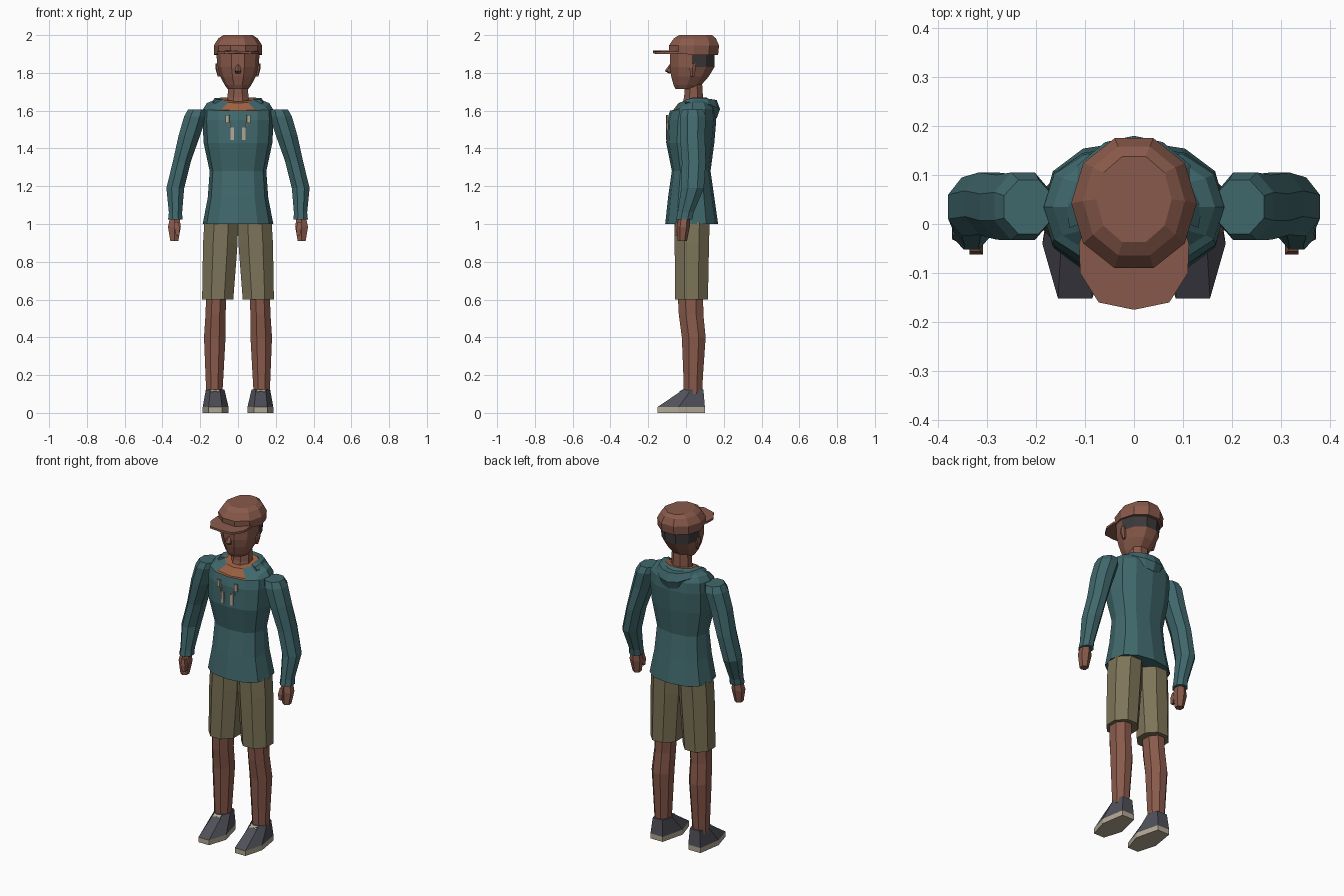
import bpy, bmesh, math
from mathutils import Matrix

cube = bpy.data.objects.get("Cube")
if cube:
    bpy.data.objects.remove(cube, do_unlink=True)


def material(name, rgb):
    m = bpy.data.materials.new(name)
    m.use_nodes = True
    m.diffuse_color = (*rgb, 1)
    bsdf = next(n for n in m.node_tree.nodes if n.type == 'BSDF_PRINCIPLED')
    bsdf.inputs["Base Color"].default_value = (*rgb, 1)
    return m


TEAL = material("teal cloth", (0.051, 0.138, 0.15))
SKIN = material("brown skin", (0.25, 0.102, 0.07))
KHAKI = material("khaki cloth", (0.205, 0.174, 0.098))
SHOE = material("slate shoe", (0.08, 0.08, 0.102))
HAIR = material("dark hair", (0.045, 0.04, 0.042))
BEIGE = material("beige trim", (0.445, 0.392, 0.296))
SHIRT = material("orange undershirt", (0.33, 0.118, 0.056))


def finish(name, bm, mats, rule=None):
    bmesh.ops.recalc_face_normals(bm, faces=bm.faces[:])
    if rule:
        for f in bm.faces:
            f.material_index = rule(f.calc_center_median())
    me = bpy.data.meshes.new(name)
    bm.to_mesh(me)
    bm.free()
    for m in mats:
        me.materials.append(m)
    ob = bpy.data.objects.new(name, me)
    bpy.context.collection.objects.link(ob)
    return ob


def skin_rings(name, rings, mats, rule=None):
    """Bridge a stack of equal-sized point rings and cap both ends."""
    bm = bmesh.new()
    loops = [[bm.verts.new(p) for p in ring] for ring in rings]
    n = len(loops[0])
    for a, b in zip(loops, loops[1:]):
        for i in range(n):
            j = (i + 1) % n
            bm.faces.new((a[i], a[j], b[j], b[i]))
    bm.faces.new(loops[0])
    bm.faces.new(loops[-1])
    return finish(name, bm, mats, rule)


def ring(z, x0, x1, y0, y1, sides=8, phase=0.0, power=1.0, dip=0.0):
    """Rounded outline filling the given x and y range; dip lowers the front."""
    unit = []
    for i in range(sides):
        a = math.tau * (i + phase) / sides
        c, s = math.cos(a), math.sin(a)
        unit.append((math.copysign(abs(c) ** power, c), math.copysign(abs(s) ** power, s)))
    mx = max(u for u, v in unit)
    my = max(v for u, v in unit)
    return [((x0 + x1) / 2 + u / mx * (x1 - x0) / 2,
             (y0 + y1) / 2 + v / my * (y1 - y0) / 2,
             z + dip * min(v, 0)) for u, v in unit]


def mirrored(rings, s):
    return [[(x * s, y, z) for x, y, z in r] for r in rings]


def plate(name, mat, size, loc, rx=0.0, rz=0.0):
    bm = bmesh.new()
    m = (Matrix.Translation(loc) @ Matrix.Rotation(rx, 4, 'X')
         @ Matrix.Rotation(rz, 4, 'Z') @ Matrix.Diagonal((*size, 1)))
    bmesh.ops.create_cube(bm, size=1, matrix=m)
    return finish(name, bm, [mat])


# Sweater body, with the undershirt showing in the neckline
torso = [(1.0, .187, -.11, .17, 0), (1.14, .16, -.095, .15, 0), (1.28, .15, -.075, .13, 0),
         (1.43, .182, -.105, .15, 0), (1.55, .188, -.1, .16, 0), (1.61, .184, -.085, .155, .01),
         (1.64, .165, -.07, .14, .04), (1.67, .092, -.04, .11, .03)]
skin_rings("sweater", [ring(z, -w, w, a, b, 12, 0, .85, d) for z, w, a, b, d in torso],
           [TEAL, SHIRT], lambda c: int(c.z > 1.6 and c.y < .06 and abs(c.x) < .05))

# Hood folded around the back of the neck
path = [(200, .015, 1.645), (180, .026, 1.645), (145, .034, 1.635), (115, .05, 1.615), (90, .056, 1.608)]
path += [(180 - a, r, z) for a, r, z in path[-2::-1]]
hood = []
for deg, r, z in path:
    a = math.radians(deg)
    section = []
    for k in range(6):
        t = math.tau * k / 6
        rad = .105 + .035 * math.cos(t)
        section.append((rad * math.cos(a), .04 + rad * math.sin(a), z + r * math.sin(t)))
    hood.append(section)
skin_rings("hood", hood, [TEAL])

# Neck and head, hair covers the back under the cap
skin_rings("neck", [ring(z, -w, w, a, b, 8, .5) for z, w, a, b in
                    [(1.6, .065, -.03, .1), (1.67, .055, -.01, .09), (1.75, .052, -.005, .085)]], [SKIN])
skull = [(1.715, .055, -.055, .06), (1.735, .07, -.066, .08), (1.78, .094, -.078, .12),
         (1.83, .11, -.086, .15), (1.92, .115, -.086, .152)]
skin_rings("head", [ring(z, -w, w, a, b, 10) for z, w, a, b in skull],
           [SKIN, HAIR], lambda c: int(1.83 < c.z < 1.91 and c.y > .04))
skin_rings("nose", [ring(z, -w, w, a, -.06, 6, .5) for z, w, a in
                    [(1.845, .008, -.088), (1.81, .017, -.112), (1.796, .012, -.09)]], [SKIN])

# Cap crown and brim
crown = [(1.895, .126, -.088, .17), (1.945, .128, -.09, .175), (1.983, .104, -.064, .158), (2.0, .077, -.037, .138)]
skin_rings("cap_crown", [ring(z, -w, w, a, b, 10, 0, 1, -.015 if z < 1.9 else 0)
                         for z, w, a, b in crown], [SKIN])
half = [(.1, .0), (.112, -.04), (.11, -.1), (.072, -.16)]
outline = half + [(0, -.175)] + [(-x, y) for x, y in reversed(half)]
skin_rings("cap_brim", [[(x, y, z + .05 * y - .08 * abs(x)) for x, y in outline]
                        for z in (1.914, 1.926)], [SKIN])

for side, s in (("left", 1), ("right", -1)):
    # Sleeve, shoulder to cuff
    sleeve = [(1.605, .165, .265, -.02, .09), (1.57, .168, .285, -.033, .105), (1.47, .2, .314, -.032, .1),
              (1.33, .25, .345, -.022, .105), (1.19, .285, .379, -.025, .095),
              (1.06, .296, .366, -.045, .04), (1.025, .294, .37, -.052, .034)]
    skin_rings(side + "_sleeve", mirrored([ring(*r, 8, .5) for r in sleeve], s), [TEAL])

    # Hand and thumb
    hand = [(1.04, .31, .358, -.04, .02), (.985, .303, .371, -.048, .02), (.91, .316, .358, -.045, .005)]
    skin_rings(side + "_hand", mirrored([ring(*r, 6, .5) for r in hand], s), [SKIN])
    thumb = [(1.01, .315, .335, -.055, -.02), (.975, .308, .336, -.062, -.03), (.94, .31, .328, -.06, -.042)]
    skin_rings(side + "_thumb", mirrored([ring(*r, 4, .5) for r in thumb], s), [SKIN])

    # Ear
    ear = [(1.782, .092, .108, .025, .045), (1.825, .095, .12, .018, .052), (1.85, .098, .118, .025, .05)]
    skin_rings(side + "_ear", mirrored([ring(*r, 6) for r in ear], s), [SKIN])

    # Shorts leg
    shorts = [(.6, .025, .19, -.058, .116), (.9, .002, .185, -.06, .122), (1.01, 0, .178, -.06, .125)]
    skin_rings(side + "_shorts_leg", mirrored([ring(*r, 8, .5) for r in shorts], s), [KHAKI])

    # Lower leg
    leg = [(.1, .083, .168, -.012, .085), (.2, .077, .172, -.014, .09), (.4, .066, .18, -.022, .104),
           (.52, .066, .172, -.038, .092), (.65, .06, .168, -.045, .09)]
    skin_rings(side + "_leg", mirrored([ring(*r, 8, .5) for r in leg], s), [SKIN])

    # Shoe with a pale sole
    foot = [(.085, -.152), (.155, -.152), (.187, -.04), (.165, .1), (.085, .1), (.05, -.04)]
    collar = [(.095, -.012), (.147, -.012), (.17, .03), (.155, .092), (.09, .092), (.072, .03)]
    rings = [[(x, y, z) for x, y in pts] for pts, z in ((foot, 0), (foot, .03), (collar, .125))]
    skin_rings(side + "_shoe", mirrored(rings, s), [SHOE, BEIGE], lambda c: int(c.z < .031))
    for turn in (-.3, .3):
        plate(side + "_shoe_lace", BEIGE, (.05, .008, .006), (.121 * s, -.025, .116), .6, turn)

    # Drawstring in two staggered pieces
    for x, z, h in ((.056, 1.555, .042), (.03, 1.478, .066), (.043, 1.522, .03)):
        w = .008 if h < .04 else .019
        plate(side + "_drawstring", BEIGE, (w, .009, h), (x * s, -.1, z), 0, .13 * s)
